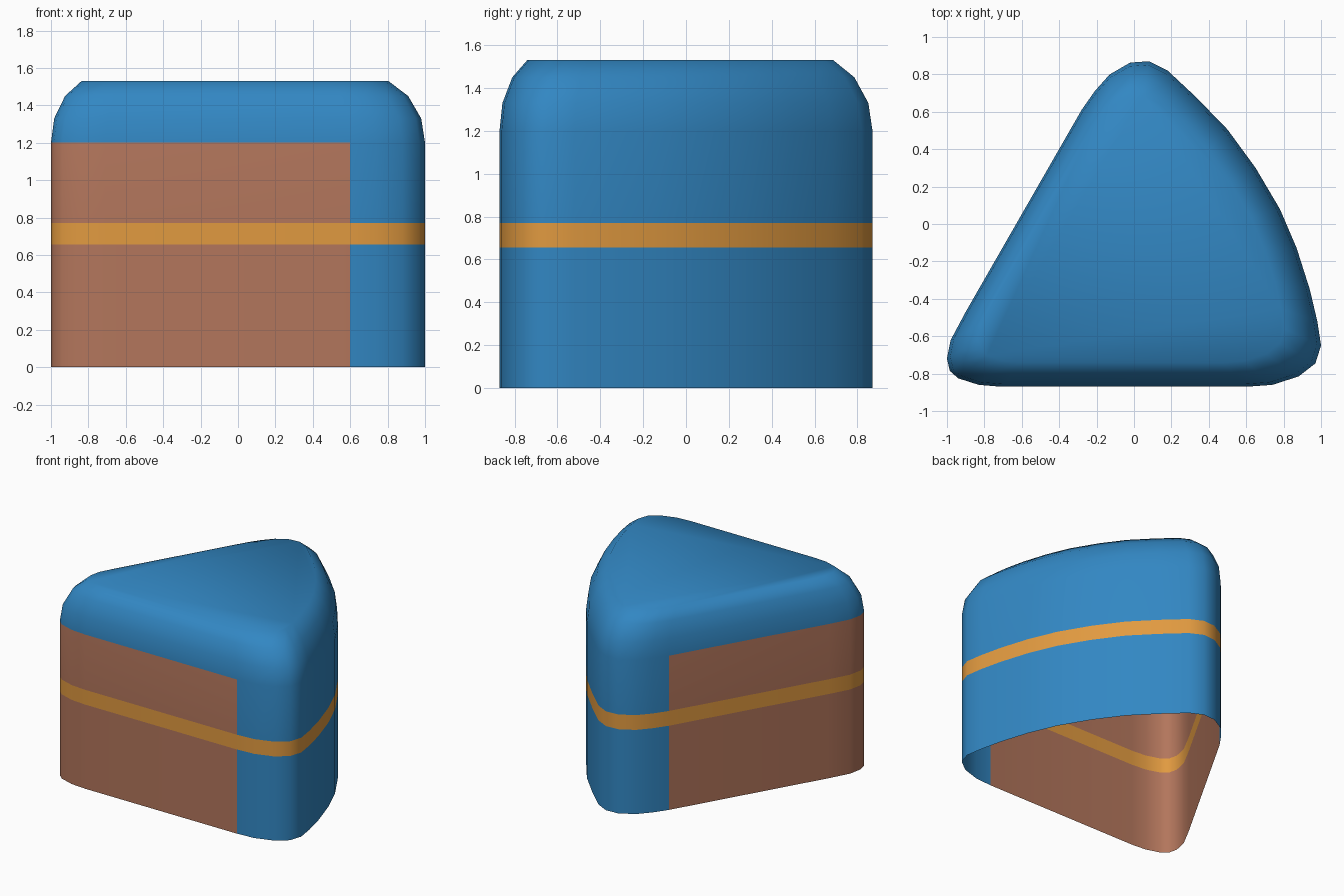
import bpy, bmesh

if "Cube" in bpy.data.objects:
    bpy.data.objects.remove(bpy.data.objects["Cube"])


def material(name, rgb):
    """Flat colour from 0-255 sRGB, stored as linear."""
    lin = [((c / 255 + 0.055) / 1.055) ** 2.4 for c in rgb]
    m = bpy.data.materials.new(name)
    m.diffuse_color = (*lin, 1)
    m.use_nodes = True
    m.node_tree.nodes["Principled BSDF"].inputs["Base Color"].default_value = m.diffuse_color
    return m


# plan outline of the wedge, clockwise from the front-left tip;
# the first run (tip and both straight sides) carries the brown panel
BACK_END = 3
outline = [
    (-1.0, -0.72), (-0.98, -0.62), (-0.90, -0.47), (-0.28, 0.61),
    (-0.21, 0.71), (-0.13, 0.80), (-0.02, 0.863), (0.08, 0.87),
    (0.18, 0.82), (0.33, 0.68), (0.50, 0.505), (0.65, 0.30),
    (0.78, 0.08), (0.87, -0.13), (0.94, -0.35), (0.98, -0.52),
    (1.0, -0.65), (0.97, -0.745), (0.88, -0.815), (0.74, -0.86),
    (0.60, -0.87), (-0.71, -0.87), (-0.83, -0.86), (-0.94, -0.825),
    (-0.985, -0.785)]
FRONT_START = 20

# height and plan scale of each ring, rounding in towards the top
rings = [(0, 1), (0.655, 1), (0.77, 1), (1.2, 1),
         (1.33, 0.981), (1.45, 0.917), (1.53, 0.82)]
CX, CY = -0.09, -0.15
BLUE, BROWN, ORANGE = 0, 1, 2

# wedge shell: open underneath, closed on top
bm = bmesh.new()
loops = [[bm.verts.new((CX + (x - CX) * s, CY + (y - CY) * s, z))
          for x, y in outline] for z, s in rings]
n = len(outline)
for k in range(len(rings) - 1):
    for i in range(n):
        j = (i + 1) % n
        f = bm.faces.new((loops[k][j], loops[k][i],
                          loops[k + 1][i], loops[k + 1][j]))
        if k == 1:
            f.material_index = ORANGE
        elif k < 3 and (i < BACK_END or i >= FRONT_START):
            f.material_index = BROWN
        else:
            f.material_index = BLUE
bm.faces.new(list(reversed(loops[-1])))
for f in bm.faces:
    f.smooth = True

mesh = bpy.data.meshes.new("wedge_shell")
bm.to_mesh(mesh)
bm.free()
for m in (material("blue", (50, 135, 195)),
          material("brown", (179, 118, 92)),
          material("orange", (225, 154, 64))):
    mesh.materials.append(m)
bpy.context.collection.objects.link(bpy.data.objects.new("wedge_shell", mesh))
